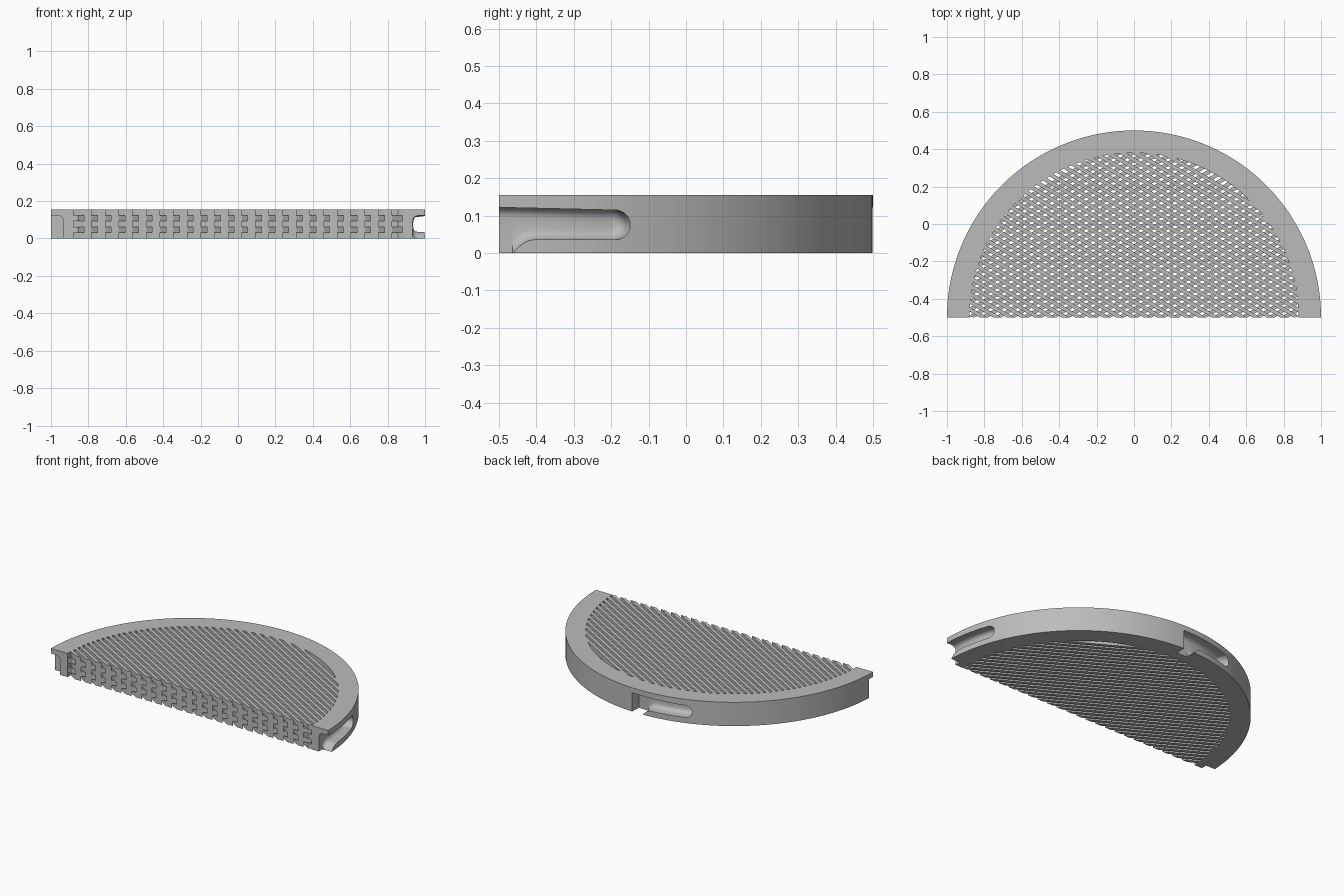
import bpy, bmesh
from math import radians, cos, sin, sqrt, pi
from mathutils import Vector

cube = bpy.data.objects.get("Cube")
if cube:
    bpy.data.objects.remove(cube)

HEIGHT, OUTER, INNER, SHIFT = 0.155, 1.0, 0.88, -0.5

grey = bpy.data.materials.new("plain_grey")
grey.use_nodes = True
grey.diffuse_color = (0.5, 0.5, 0.49, 1)
grey.node_tree.nodes["Principled BSDF"].inputs["Base Color"].default_value = (0.5, 0.5, 0.49, 1)


def make_object(name, bm):
    bmesh.ops.recalc_face_normals(bm, faces=bm.faces)
    mesh = bpy.data.meshes.new(name)
    bm.to_mesh(mesh)
    bm.free()
    mesh.materials.append(grey)
    obj = bpy.data.objects.new(name, mesh)
    obj.location.y = SHIFT
    bpy.context.collection.objects.link(obj)
    return obj


def loft(bm, sections):
    """Skin a list of (angle, [(radius, z), ...]) sections, capping both ends."""
    rings = [[bm.verts.new((r * cos(a), r * sin(a), z)) for r, z in pts]
             for a, pts in sections]
    for one, two in zip(rings, rings[1:]):
        n = len(one)
        for i in range(n):
            j = (i + 1) % n
            bm.faces.new((one[i], one[j], two[j], two[i]))
    bm.faces.new(rings[0])
    bm.faces.new(rings[-1])


# Half-round rim
bm = bmesh.new()
wall = [(INNER, 0), (OUTER, 0), (OUTER, HEIGHT), (INNER, HEIGHT)]
STEPS = 120
loft(bm, [(pi * i / STEPS, wall) for i in range(STEPS + 1)])
rim = make_object("rim", bm)


# Locking slots: an entry open at the bottom that leads into a round-ended channel
def slot_section(start, degrees):
    top = 0.122 - 0.0004 * max(degrees, 0)
    low, depth = 0.036, 0.066
    if degrees < 2.2:
        low = -0.03
    elif degrees < 5.5:
        low -= 0.036 * ((5.5 - degrees) / 3.3) ** 2
    end = degrees - 18.2
    if end > 0:
        squeeze = sqrt(max(0, 1 - (end / 2.35) ** 2))
        mid, half = (top + low) / 2, (top - low) / 2
        low, top = mid - half * squeeze, mid + half * squeeze
        depth *= 0.6 + 0.4 * squeeze
    c = min(0.028, (top - low) * 0.45)
    floor = OUTER - depth
    pts = [(1.06, low)]
    pts += [(floor + c - c * sin(t * pi / 8), low + c - c * cos(t * pi / 8)) for t in range(5)]
    pts += [(floor + c - c * cos(t * pi / 8), top - c + c * sin(t * pi / 8)) for t in range(5)]
    pts.append((1.06, top))
    return radians(start + degrees), pts


stops = [-2.3, -1, 0, 1, 2.19, 2.21, 2.6, 3.2, 4, 4.7, 5.5]
stops += [5.5 + 12.7 * i / 8 for i in range(1, 9)]
stops += [18.2 + 2.34 * sin(i * pi / 20) for i in range(1, 11)]
for k in range(3):
    bm = bmesh.new()
    loft(bm, [slot_section(90 * k, d) for d in stops])
    cutter = make_object("slot_cutter_%d" % (k + 1), bm)
    cutter.hide_render = True
    cutter.hide_viewport = True
    cut = rim.modifiers.new("slot", "BOOLEAN")
    cut.operation, cut.solver, cut.object = "DIFFERENCE", "EXACT", cutter

bpy.context.view_layer.objects.active = rim
rim.select_set(True)
for name in [m.name for m in rim.modifiers]:
    bpy.ops.object.modifier_apply(modifier=name)
bpy.ops.object.shade_smooth_by_angle(angle=radians(30))
for obj in list(bpy.data.objects):
    if obj.name.startswith("slot_cutter"):
        bpy.data.objects.remove(obj)

# Grid of crossed bars, stacked in alternating layers
LAYERS, PITCH, WIDTH, REACH = 5, 0.0365, 0.021, INNER + 0.006
thick = HEIGHT / LAYERS


def edge_ends(offset, along, across):
    """Ends of one bar edge, trimmed to the half disc."""
    span = sqrt(max(0, REACH ** 2 - offset ** 2))
    lo, hi = -span, span
    front = -offset * across.y / along.y
    if along.y > 0:
        lo = max(lo, front)
    else:
        hi = min(hi, front)
    return (across * offset + along * lo, across * offset + along * hi) if hi > lo else None


for layer in range(LAYERS):
    angle = radians(-30 if layer % 2 == 0 else 30)
    along = Vector((cos(angle), sin(angle), 0))
    across = Vector((-sin(angle), cos(angle), 0))
    bm = bmesh.new()
    for i in range(-24, 25):
        ends = [edge_ends(i * PITCH + s * WIDTH / 2, along, across) for s in (-1, 1)]
        if None in ends:
            continue
        (a, b), (d, c) = ends
        z = Vector((0, 0, layer * thick))
        face = bm.faces.new([bm.verts.new(p + z) for p in (a, b, c, d)])
        up = bmesh.ops.extrude_face_region(bm, geom=[face])
        bmesh.ops.translate(bm, vec=(0, 0, thick),
                            verts=[v for v in up["geom"] if isinstance(v, bmesh.types.BMVert)])
    make_object("grid_layer_%d" % (layer + 1), bm)
